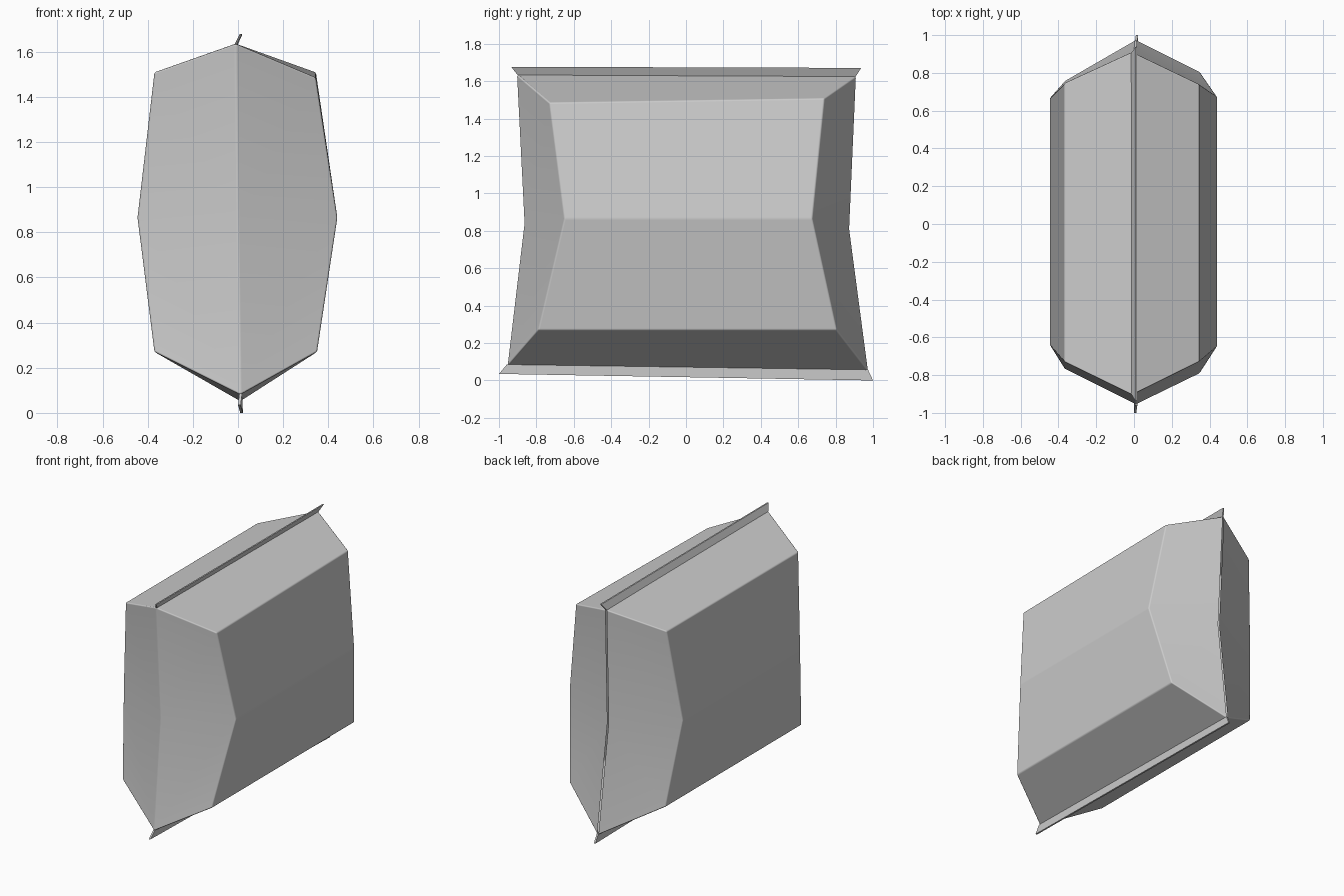
import bpy, bmesh

if "Cube" in bpy.data.objects:
    bpy.data.objects.remove(bpy.data.objects["Cube"])

mat = bpy.data.materials.new("light grey film")
mat.diffuse_color = (0.6, 0.6, 0.6, 1)
mat.use_nodes = True
mat.node_tree.nodes["Principled BSDF"].inputs["Base Color"].default_value = mat.diffuse_color


def make_object(name, bm):
    bmesh.ops.recalc_face_normals(bm, faces=bm.faces)
    me = bpy.data.meshes.new(name)
    bm.to_mesh(me)
    bm.free()
    me.materials.append(mat)
    ob = bpy.data.objects.new(name, me)
    bpy.context.collection.objects.link(ob)
    return ob


# Pouch: two puffed sheets, joined at the front seam, slit at the back seam
# seam rows, bottom to top: x, (front y, z), (back y, z)
SEAM = [(0.01, (-0.955, 0.08), (0.972, 0.055)),
        (0.0, (-0.865, 0.84), (0.872, 0.81)),
        (-0.01, (-0.905, 1.635), (0.908, 1.625))]
# puffed panel rows for each side: x, (front y, z), (back y, z)
PANEL = {1: [(0.35, (-0.79, 0.27), (0.805, 0.27)),
             (0.44, (-0.65, 0.865), (0.675, 0.865)),
             (0.345, (-0.73, 1.485), (0.74, 1.508))],
         -1: [(-0.37, (-0.765, 0.27), (0.755, 0.27)),
              (-0.445, (-0.645, 0.865), (0.67, 0.865)),
              (-0.37, (-0.73, 1.508), (0.745, 1.508))]}

bm = bmesh.new()
for side, rows in PANEL.items():
    grid = []
    for (sx, sf, sb), (px, pf, pb) in zip(SEAM, rows):
        grid.append([bm.verts.new((sx, *sf)), bm.verts.new((px, *pf)),
                     bm.verts.new((px, *pb)),
                     bm.verts.new((sx + side * 0.005, *sb))])
    for a, b in zip(grid, grid[1:]):
        for i in range(3):
            bm.faces.new((a[i], a[i + 1], b[i + 1], b[i]))
    for r in (grid[0], grid[-1]):          # sloping shoulders
        bm.faces.new(r)
bmesh.ops.remove_doubles(bm, verts=bm.verts, dist=0.002)
pouch = make_object("pouch", bm)

# Soft folded edges
bev = pouch.modifiers.new("soft edges", 'BEVEL')
bev.width = 0.008
bev.segments = 2
bev.limit_method = 'ANGLE'
bev.angle_limit = 0.2
bev.harden_normals = True
bpy.context.view_layer.objects.active = pouch
pouch.select_set(True)
bpy.ops.object.shade_smooth_by_angle(angle=0.6)


# Crimped seal strips along the top and bottom
def seal(name, inner, outer, half):
    bm = bmesh.new()
    v = [[bm.verts.new((p[0] + s * half, p[1], p[2])) for p in inner + outer[::-1]]
         for s in (-1, 1)]
    for loop in v:
        bm.faces.new(loop)
    for i in range(4):
        j = (i + 1) % 4
        bm.faces.new((v[0][i], v[0][j], v[1][j], v[1][i]))
    return make_object(name, bm)


seal("top_seal", [(-0.01, -0.9, 1.632), (-0.01, 0.905, 1.622)],
     [(0.012, -0.935, 1.677), (0.012, 0.937, 1.671)], 0.005)
seal("bottom_seal", [(0.012, -0.958, 0.085), (0.012, 0.972, 0.06)],
     [(0.006, -1.0, 0.035), (0.016, 1.0, 0.0)], 0.006)
